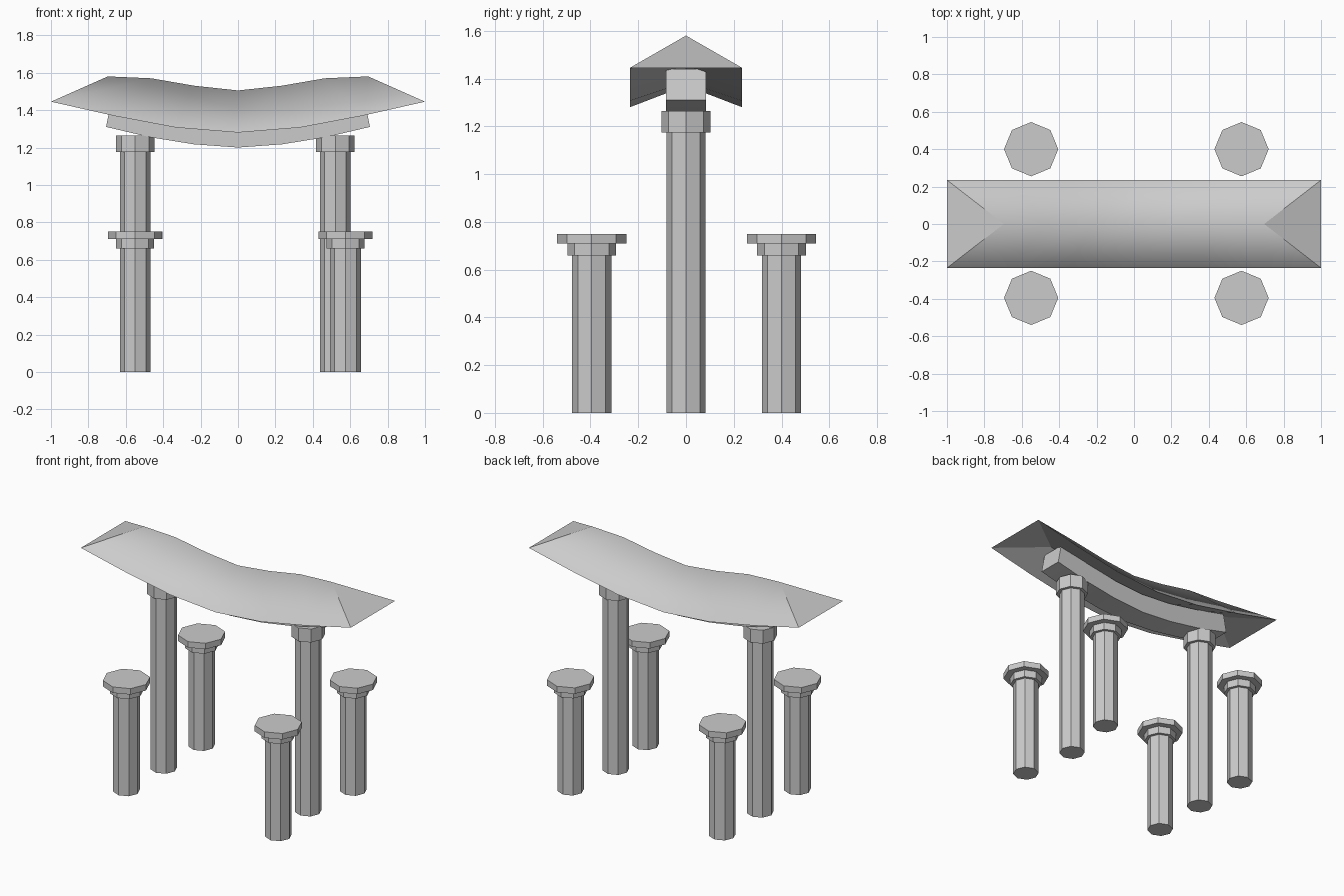
import bpy, bmesh
from math import cos, sin, pi

if "Cube" in bpy.data.objects:
    bpy.data.objects.remove(bpy.data.objects["Cube"])


def make_object(name, bm):
    bmesh.ops.recalc_face_normals(bm, faces=bm.faces)
    mesh = bpy.data.meshes.new(name)
    bm.to_mesh(mesh)
    bm.free()
    ob = bpy.data.objects.new(name, mesh)
    bpy.context.collection.objects.link(ob)
    return ob


def octagon_post(name, x, y, profile):
    """Eight-sided stepped post from a list of (radius, z)."""
    bm = bmesh.new()
    rings = [[bm.verts.new((x + r * cos(k * pi / 4), y + r * sin(k * pi / 4), z))
              for k in range(8)] for r, z in profile]
    for a, b in zip(rings, rings[1:]):
        for k in range(8):
            j = (k + 1) % 8
            bm.faces.new((a[k], a[j], b[j], b[k]))
    bm.faces.new(rings[0])
    bm.faces.new(rings[-1])
    return make_object(name, bm)


# Two tall posts that carry the beam
tall = [(0.082, 0), (0.082, 1.175), (0.103, 1.175), (0.103, 1.265)]
octagon_post("tall_post_left", -0.55, 0, tall)
octagon_post("tall_post_right", 0.52, 0, tall)

# Four short posts with a wide plate on top
short = [(0.082, 0), (0.082, 0.66), (0.102, 0.66), (0.102, 0.71),
         (0.145, 0.71), (0.145, 0.75)]
for side, x in (("left", -0.55), ("right", 0.575)):
    for end, y in (("front", -0.395), ("back", 0.4)):
        octagon_post(f"short_post_{end}_{side}", x, y, short)

# Curved beam under the roof
bm = bmesh.new()
base = [1.20, 1.217, 1.255, 1.31]
sections = []
for i in range(-3, 4):
    x, z = i * 0.235, base[abs(i)]
    sections.append([bm.verts.new(p) for p in (
        (x, -0.083, z), (x, 0.083, z),
        (x * 0.965, 0.083, z + 0.13), (x * 0.965, -0.083, z + 0.13))])
for a, b in zip(sections, sections[1:]):
    for k in range(4):
        j = (k + 1) % 4
        bm.faces.new((a[k], a[j], b[j], b[k]))
bm.faces.new(sections[0])
bm.faces.new(sections[-1])
beam = make_object("curved_beam", bm)
bpy.context.view_layer.objects.active = beam
beam.select_set(True)
bpy.ops.object.shade_smooth_by_angle()

# Swept hip roof: ridge, eaves and hollow underside
bm = bmesh.new()
ridge_z = [1.505, 1.53, 1.57, 1.58]
eave_z = [1.28, 1.307, 1.37, 1.445]
under_z = [1.37, 1.385, 1.42, 1.46]
sections = []
for i in range(-3, 4):
    n = abs(i)
    sections.append([bm.verts.new(p) for p in (
        (i / 3, -0.235, eave_z[n]), (i * 0.232, 0, ridge_z[n]),
        (i / 3, 0.235, eave_z[n]), (i * 0.232, 0, under_z[n]))])
for a, b in zip(sections, sections[1:]):
    for k in range(4):
        j = (k + 1) % 4
        bm.faces.new((a[k], a[j], b[j], b[k]))
for s in (sections[0], sections[-1]):
    bm.faces.new((s[0], s[1], s[2]))
    bm.faces.new((s[0], s[2], s[3]))
ridge = {s[1] for s in sections}
for f in bm.faces:
    f.smooth = True
for e in bm.edges:
    on_ridge = all(v in ridge for v in e.verts)
    across = abs(e.verts[0].co.x - e.verts[1].co.x) < 0.25 and \
        (e.verts[0].co.y == 0) != (e.verts[1].co.y == 0)
    at_end = any(abs(v.co.x) > 0.99 for v in e.verts)
    e.smooth = on_ridge or (across and not at_end)
make_object("swept_roof", bm)
